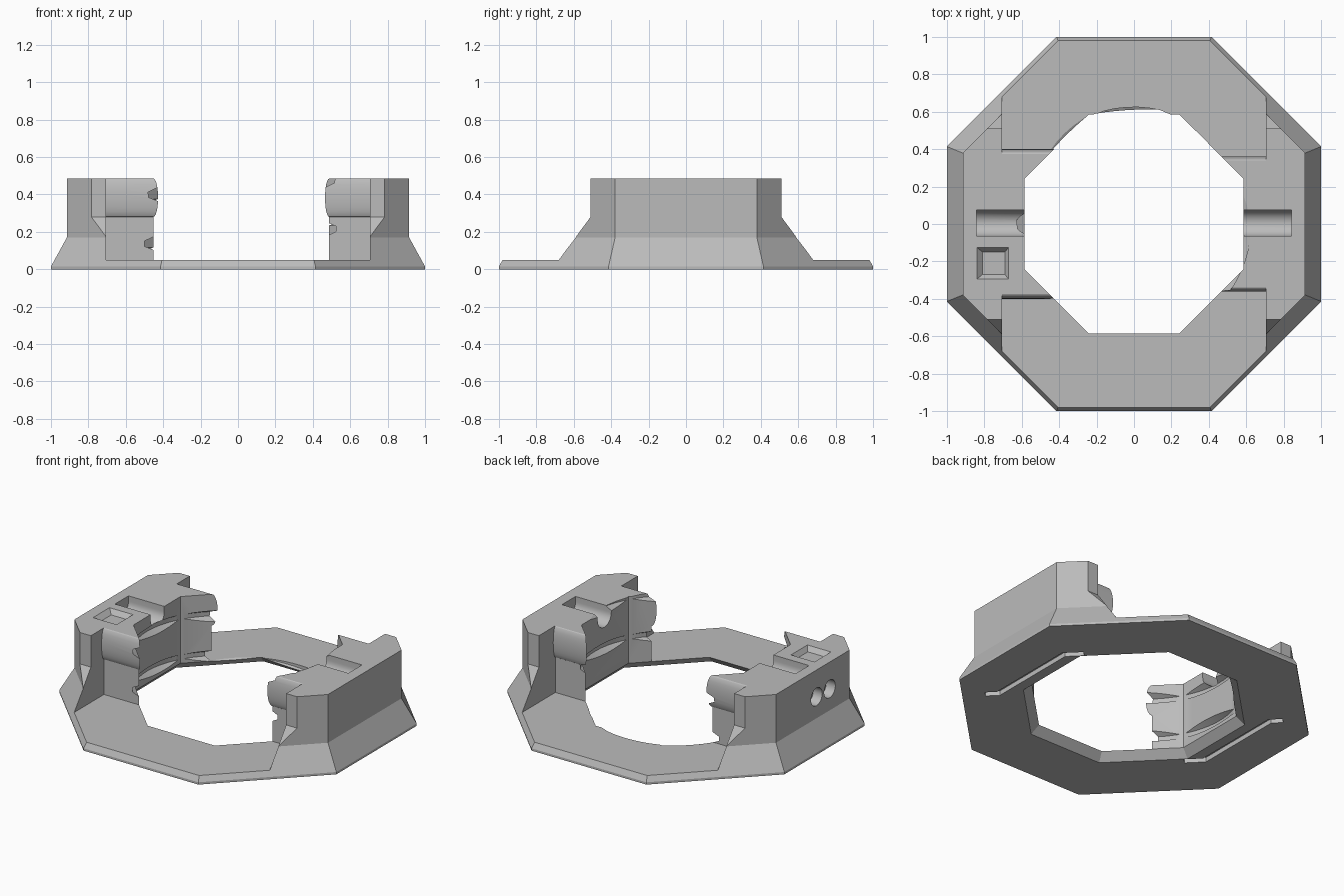
import bpy, bmesh, math
from mathutils import Vector

if "Cube" in bpy.data.objects:
    bpy.data.objects.remove(bpy.data.objects["Cube"])

mat = bpy.data.materials.new("light_grey")
mat.diffuse_color = (0.5, 0.5, 0.5, 1)
mat.use_nodes = True
mat.node_tree.nodes["Principled BSDF"].inputs["Base Color"].default_value = mat.diffuse_color


def loft(name, rings, closed=False):
    """Solid through equal-length point rings, capped at both ends."""
    bm = bmesh.new()
    rows = [[bm.verts.new(p) for p in r] for r in rings]
    n = len(rows[0])
    for a, b in zip(rows, rows[1:]):
        for i in range(n):
            j = (i + 1) % n
            bm.faces.new((a[i], a[j], b[j], b[i]))
    bm.faces.new(rows[0])
    bm.faces.new(rows[-1][::-1])
    bmesh.ops.recalc_face_normals(bm, faces=bm.faces)
    me = bpy.data.meshes.new(name)
    bm.to_mesh(me)
    bm.free()
    ob = bpy.data.objects.new(name, me)
    bpy.context.collection.objects.link(ob)
    return ob


def octagon(apothem, z):
    r = apothem / math.cos(math.pi / 8)
    return [(r * math.cos(math.radians(22.5 + 45 * k)),
             r * math.sin(math.radians(22.5 + 45 * k)), z) for k in range(8)]


def prism_x(name, x0, x1, yz):
    return loft(name, [[(x, y, z) for y, z in yz] for x in (x0, x1)])


def prism_z(name, z0, z1, xy):
    return loft(name, [[(x, y, z) for x, y in xy] for z in (z0, z1)])


def rect(x0, x1, y0, y1, z):
    return [(x0, y0, z), (x1, y0, z), (x1, y1, z), (x0, y1, z)]


def arc(cy, cz, r, a0, a1, n):
    return [(cy + r * math.cos(math.radians(a0 + (a1 - a0) * i / n)),
             cz + r * math.sin(math.radians(a0 + (a1 - a0) * i / n))) for i in range(n + 1)]


def cut(cutter):
    cutter.hide_render = True
    bpy.context.view_layer.objects.active = body
    m = body.modifiers.new("cut", 'BOOLEAN')
    m.operation = 'DIFFERENCE'
    m.solver = 'EXACT'
    m.object = cutter
    bpy.ops.object.modifier_apply(modifier=m.name)
    bpy.data.objects.remove(cutter)


# Octagonal tower that everything is carved from
body = loft("octagonal_clamp_ring", [octagon(1, 0), octagon(1, .015),
                                     octagon(.915, .17), octagon(.915, .485)])

# Front and back: clear down to the flat base, leaving the two side blocks
for s in (-1, 1):
    cut(prism_x("end_cutter", -1.2, 1.2, [(s * y, z) for y, z in
        [(.51, .7), (.51, .28), (.68, .05), (1.2, .05), (1.2, .7)]]))
    # Inner shoulders with a rounded band along the upper half
    for x0, x1, h, sag in ((-.705, .02, .375, .025), (-.02, .705, .34, .022)):
        band = [(h + sag * math.sin(math.pi * i / 12),
                 .3825 - .1025 * math.cos(math.pi * i / 12)) for i in range(13)]
        prof = [(h, .05)] + band + [(h, .7), (1.2, .7), (1.2, .05)]
        cut(prism_x("shoulder_cutter", x0, x1, [(s * y, z) for y, z in prof]))

# Octagonal opening, flared at the underside
cut(loft("opening_cutter", [octagon(.643, -.01), octagon(.585, .05), octagon(.585, .8)]))

# Screw thread cut into the opening
rings = []
for i in range(0, 170):
    deg = 15 + i * 5.625
    a, z = math.radians(deg), .045 + .26 * (deg - 90) / 360
    rings.append([(r * math.cos(a), r * math.sin(a), z + dz) for r, dz in
                  ((.5, -.085), (.625, -.014), (.625, .014), (.5, .085))])
cut(loft("thread_cutter", rings))

# Round-bottomed slots in both block tops
for x0, x1 in ((-.843, -.5), (.5, .843)):
    cut(prism_x("slot_cutter", x0, x1,
                arc(.005, .45, .07, 180, 360, 16) + [(.075, .7), (-.065, .7)]))

# Square pocket with sloped walls in the left block top
cut(loft("pocket_cutter", [rect(-.81, -.69, -.27, -.15, .455),
                           rect(-.84, -.67, -.295, -.125, .4851),
                           rect(-.84, -.67, -.295, -.125, .6)]))

# Two round holes in the left outer wall
for y in (-.04, -.175):
    cut(prism_x("hole_cutter", -1.1, -.85, arc(y, .31, .058, 0, 345, 23)))

# Bent slots in the underside, turned half round for the second one
zig = [(.76, -.46), (.70, -.40), (.70, .20), (.62, .28),
       (.65, .31), (.74, .22), (.74, -.38), (.79, -.43)]
for s in (-1, 1):
    cut(prism_z("underside_cutter", -.02, .03, [(s * x, s * y) for x, y in zig]))

# Finish
body.data.materials.clear()
body.data.materials.append(mat)
for p in body.data.polygons:
    p.material_index = 0
bpy.ops.object.select_all(action='DESELECT')
body.select_set(True)
bpy.context.view_layer.objects.active = body
bpy.ops.object.shade_smooth_by_angle(angle=math.radians(25))
